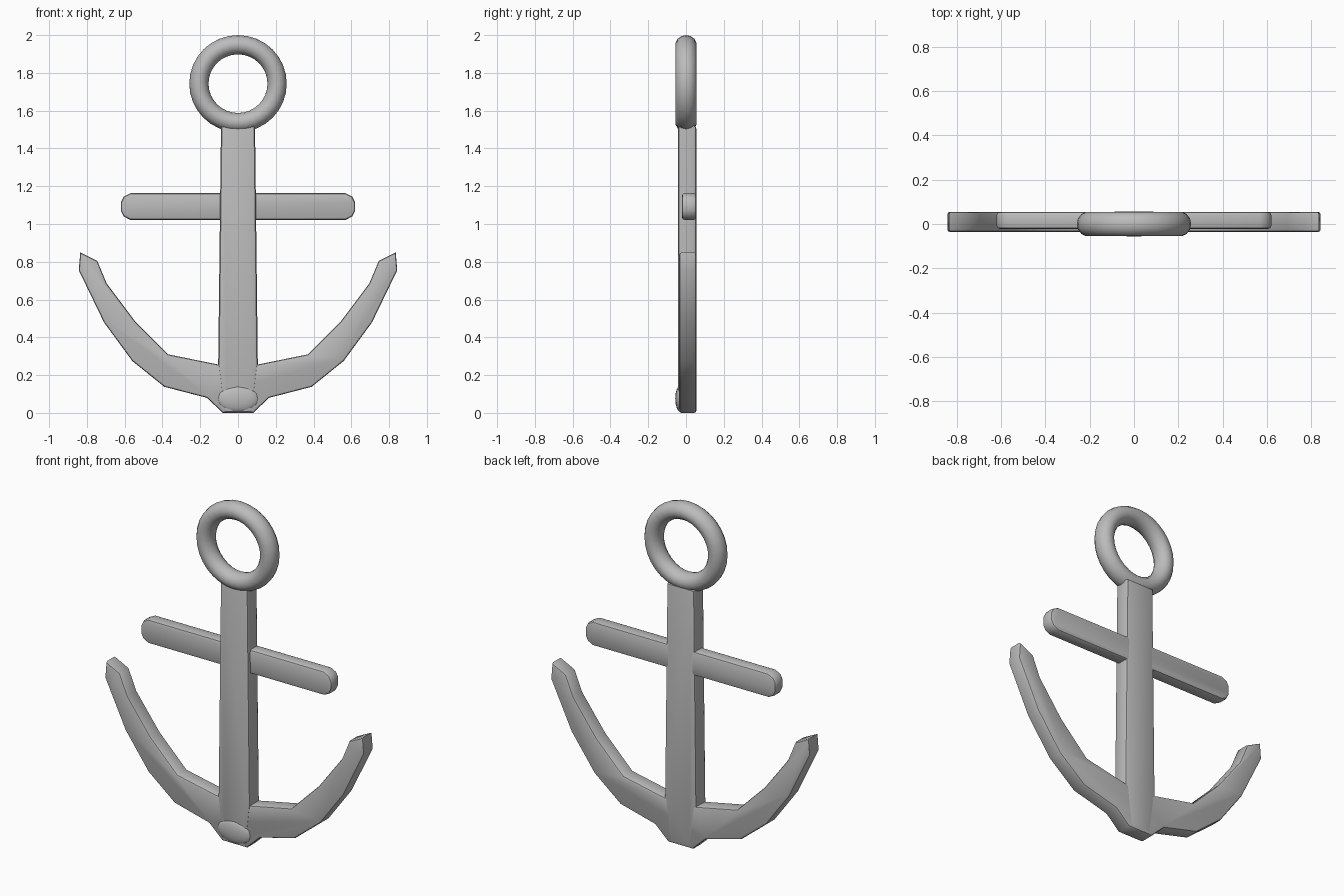
import bpy, bmesh, math

cube = bpy.data.objects.get("Cube")
if cube:
    bpy.data.objects.remove(cube)

steel = bpy.data.materials.new("grey_steel")
steel.use_nodes = True
grey = (0.5, 0.5, 0.5, 1)
steel.diffuse_color = grey
steel.node_tree.nodes["Principled BSDF"].inputs["Base Color"].default_value = grey


def finish(ob, angle):
    """Give an object the steel material and smooth shading with sharp edges."""
    ob.data.materials.clear()
    ob.data.materials.append(steel)
    bpy.ops.object.select_all(action='DESELECT')
    ob.select_set(True)
    bpy.context.view_layer.objects.active = ob
    bpy.ops.object.shade_smooth_by_angle(angle=math.radians(angle))


def plate(name, half, front, back, bevel, angle=40):
    """Mirror a half outline (x, z) across x = 0 and extrude it from front to back."""
    outline = half + [(-x, z) for x, z in reversed(half) if x > 0]
    bm = bmesh.new()
    face = bm.faces.new([bm.verts.new((x, front, z)) for x, z in outline])
    ext = bmesh.ops.extrude_face_region(bm, geom=[face])
    moved = [g for g in ext["geom"] if isinstance(g, bmesh.types.BMVert)]
    bmesh.ops.translate(bm, verts=moved, vec=(0, back - front, 0))
    bmesh.ops.recalc_face_normals(bm, faces=bm.faces)
    rims = [e for e in bm.edges if abs(e.verts[0].co.y - e.verts[1].co.y) < 1e-5]
    bmesh.ops.bevel(bm, geom=rims, offset=bevel, segments=2, profile=0.5, affect='EDGES')
    mesh = bpy.data.meshes.new(name)
    bm.to_mesh(mesh)
    bm.free()
    ob = bpy.data.objects.new(name, mesh)
    bpy.context.collection.objects.link(ob)
    finish(ob, angle)
    return ob


# Curved arms with blunt tips
plate("arms", [(0.08, 0.0), (0.165, 0.08), (0.39, 0.138), (0.56, 0.275), (0.71, 0.48),
               (0.843, 0.755), (0.835, 0.85), (0.745, 0.805), (0.695, 0.685),
               (0.545, 0.485), (0.37, 0.31), (0.1, 0.255)], -0.036, 0.055, 0.012)

# Tapered shank, standing slightly proud of the arms
plate("shank", [(0.075, 0.002), (0.105, 0.25), (0.09, 1.52)], -0.042, 0.056, 0.018)

# Crossbar with chamfered ends
plate("crossbar", [(0.57, 1.022), (0.605, 1.04), (0.62, 1.07), (0.62, 1.115),
                   (0.605, 1.145), (0.57, 1.163)], -0.022, 0.055, 0.014)

# Low swelling on the front of the crown
bpy.ops.mesh.primitive_uv_sphere_add(segments=16, ring_count=8, radius=1,
                                     location=(0, -0.03, 0.075))
crown = bpy.context.object
crown.name = "crown_swelling"
crown.scale = (0.11, 0.027, 0.07)
finish(crown, 60)

# Ring at the top
bpy.ops.mesh.primitive_torus_add(major_segments=32, minor_segments=14, major_radius=0.207,
                                 minor_radius=0.051, location=(0, 0, 1.743),
                                 rotation=(math.pi / 2, 0, 0))
ring = bpy.context.object
ring.name = "ring"
ring.scale = (1, 0.995, 1.1)
finish(ring, 60)
